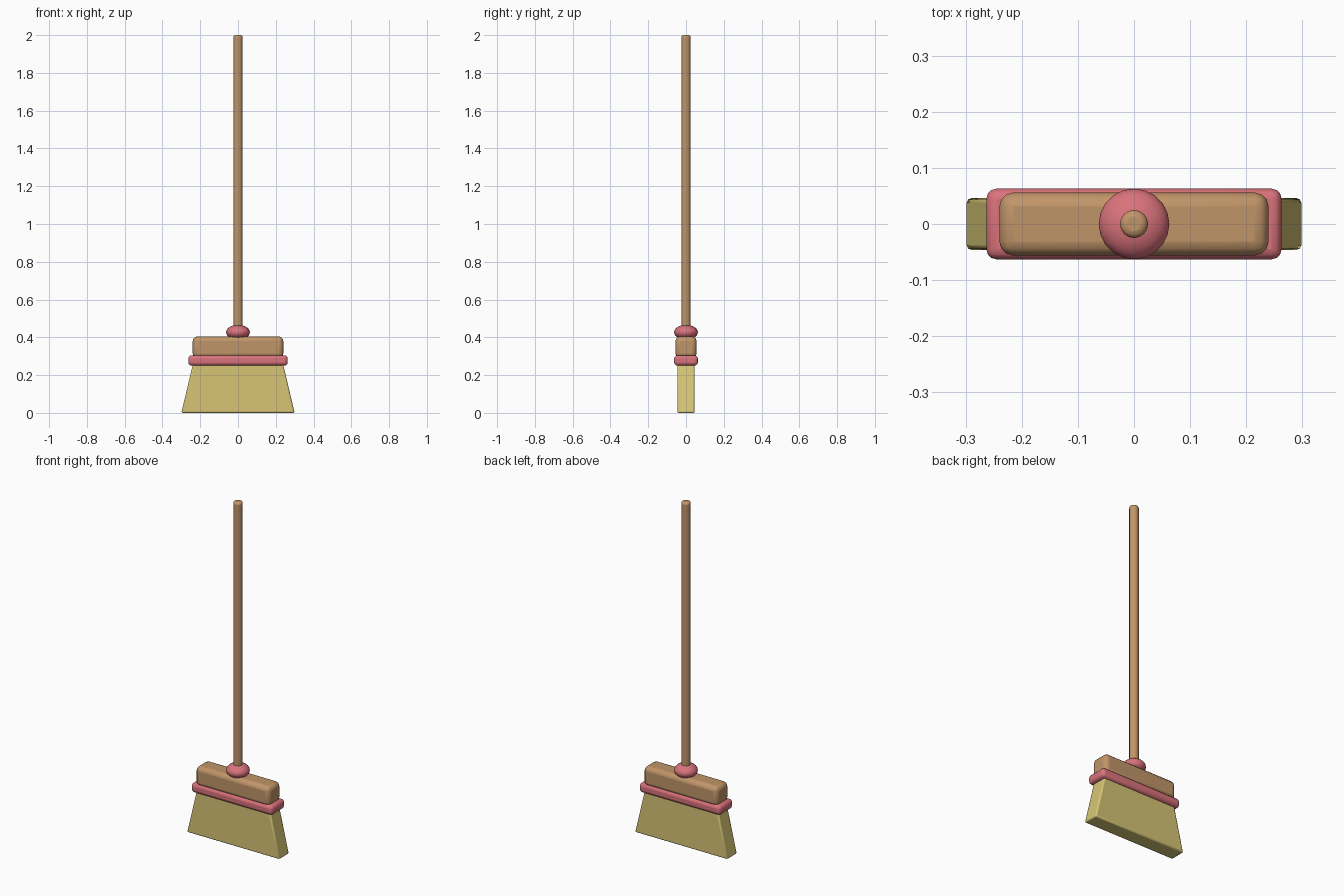
import bpy
import bmesh

if "Cube" in bpy.data.objects:
    bpy.data.objects.remove(bpy.data.objects["Cube"])


def material(name, color):
    mat = bpy.data.materials.new(name)
    mat.use_nodes = True
    mat.diffuse_color = (*color, 1)
    mat.node_tree.nodes["Principled BSDF"].inputs["Base Color"].default_value = (*color, 1)
    return mat


wood = material("warm wood", (0.53, 0.30, 0.14))
pink = material("rose pink", (0.70, 0.17, 0.20))
straw = material("straw yellow", (0.68, 0.56, 0.18))


def finish(bm, name, mat, bevel=0, segments=3):
    mesh = bpy.data.meshes.new(name)
    bm.to_mesh(mesh)
    bm.free()
    obj = bpy.data.objects.new(name, mesh)
    bpy.context.collection.objects.link(obj)
    mesh.materials.append(mat)
    if bevel:
        mod = obj.modifiers.new("rounded edges", "BEVEL")
        mod.width = bevel
        mod.segments = segments
        mod.limit_method = "ANGLE"
    bpy.ops.object.select_all(action="DESELECT")
    obj.select_set(True)
    bpy.context.view_layer.objects.active = obj
    bpy.ops.object.shade_smooth_by_angle(angle=0.6)
    return obj


def box(name, mat, half_x, half_y, z0, z1, bevel, segments=3, top_half_x=None):
    bm = bmesh.new()
    bmesh.ops.create_cube(bm, size=2)
    for v in bm.verts:
        upper = v.co.z > 0
        v.co.x *= top_half_x if upper and top_half_x else half_x
        v.co.y *= half_y
        v.co.z = z1 if upper else z0
    return finish(bm, name, mat, bevel, segments)


# Flared bristle head, binding band and wooden block
box("bristles", straw, 0.30, 0.046, 0.005, 0.27, 0.008, 2, top_half_x=0.236)
box("binding_band", pink, 0.263, 0.063, 0.25, 0.305, 0.018)
box("head_block", wood, 0.24, 0.056, 0.29, 0.405, 0.025)

# Squashed ball joint
bm = bmesh.new()
bmesh.ops.create_uvsphere(bm, u_segments=20, v_segments=12, radius=0.063)
bmesh.ops.scale(bm, vec=(1, 1, 0.62), verts=bm.verts)
bmesh.ops.translate(bm, vec=(0, 0, 0.427), verts=bm.verts)
finish(bm, "handle_collar", pink)

# Long round handle with a softened tip
bm = bmesh.new()
bmesh.ops.create_cone(bm, cap_ends=True, segments=16, radius1=0.025, radius2=0.025, depth=1.6)
bmesh.ops.translate(bm, vec=(0, 0, 1.2), verts=bm.verts)
finish(bm, "handle", wood, 0.012)

# Rest the bristles on the ground
bristles = bpy.data.objects["bristles"]
for v in bristles.data.vertices:
    if v.co.z < 0.1:
        v.co.z = 0
